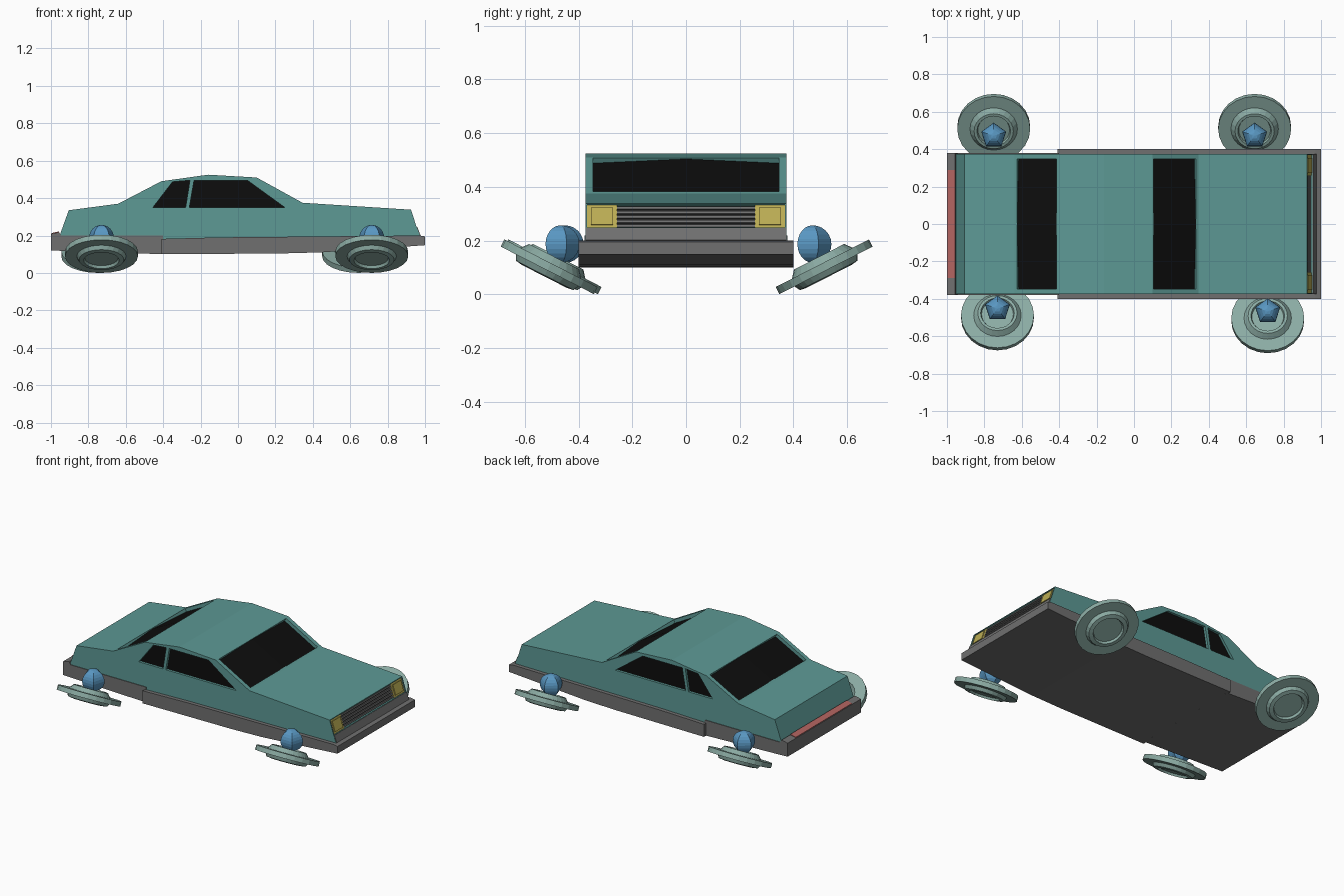
import bpy, bmesh
from math import radians, sin, cos, pi
from mathutils import Vector, Matrix

if "Cube" in bpy.data.objects:
    bpy.data.objects.remove(bpy.data.objects["Cube"])


def material(name, rgb):
    m = bpy.data.materials.new(name)
    m.diffuse_color = (*rgb, 1)
    m.use_nodes = True
    m.node_tree.nodes["Principled BSDF"].inputs["Base Color"].default_value = m.diffuse_color
    return m


TEAL = material("teal paint", (0.11, 0.32, 0.30))
BLACK = material("dark glass", (0.004, 0.004, 0.004))
YELLOW = material("lamp yellow", (0.50, 0.42, 0.09))
RED = material("lamp red", (0.45, 0.13, 0.12))
SAGE = material("disc green", (0.26, 0.41, 0.37))
BLUE = material("blue", (0.10, 0.31, 0.54))
GREY = material("grey", (0.16, 0.16, 0.16))
DARK = material("dark grey", (0.03, 0.03, 0.03))


def finish(bm, name, mat):
    bmesh.ops.recalc_face_normals(bm, faces=bm.faces[:])
    me = bpy.data.meshes.new(name)
    bm.to_mesh(me)
    bm.free()
    ob = bpy.data.objects.new(name, me)
    bpy.context.collection.objects.link(ob)
    if mat:
        me.materials.append(mat)
    return ob


def prism(name, pts, vec, mat=None):
    """Extrude a planar polygon along a vector."""
    bm = bmesh.new()
    f = bm.faces.new([bm.verts.new(p) for p in pts])
    r = bmesh.ops.extrude_face_region(bm, geom=[f])
    verts = [v for v in r["geom"] if isinstance(v, bmesh.types.BMVert)]
    bmesh.ops.translate(bm, verts=verts, vec=vec)
    return finish(bm, name, mat)


def side_prism(name, xz, y0, y1, mat=None):
    return prism(name, [(x, y0, z) for x, z in xz], (0, y1 - y0, 0), mat)


def slab(name, a, b, t0, t1, yd, mat=None):
    """Panel on the slope a-b; yd = cross-section as (y, height above slope)."""
    a, b = Vector((a[0], 0, a[1])), Vector((b[0], 0, b[1]))
    u = (b - a).normalized()
    n = Vector((-u.z, 0, u.x))
    pts = [a + (b - a) * t0 + n * d + Vector((0, y, 0)) for y, d in yd]
    return prism(name, pts, (b - a) * (t1 - t0), mat)


def rect(y0, y1, d0, d1):
    return [(y0, d0), (y1, d0), (y1, d1), (y0, d1)]


def cut(ob, cutter):
    m = ob.modifiers.new("cut", "BOOLEAN")
    m.object = cutter
    m.operation = "DIFFERENCE"
    m.solver = "EXACT"
    bpy.context.view_layer.objects.active = ob
    bpy.ops.object.modifier_apply(modifier=m.name)
    bpy.data.objects.remove(cutter, do_unlink=True)


# Body shell
body = side_prism("body", [
    (-0.965, 0.17), (-0.95, 0.21), (-0.905, 0.335), (-0.64, 0.37), (-0.41, 0.49),
    (-0.16, 0.525), (0.10, 0.51), (0.345, 0.375), (0.925, 0.338), (0.955, 0.245),
    (0.972, 0.20), (0.972, 0.17)], -0.375, 0.375, TEAL)

# Windscreen and rear window, with slightly bowed glass
for name, a, b, t0, t1 in [
        ("windscreen", (0.10, 0.51), (0.345, 0.375), 0.02, 0.95),
        ("rear_window", (-0.64, 0.37), (-0.41, 0.49), 0.06, 0.98)]:
    cut(body, slab("cutter", a, b, t0, t1, rect(-0.347, 0.347, -0.025, 0.02)))
    slab(name, a, b, t0, t1,
         [(-0.347, -0.026), (0.347, -0.026), (0.347, -0.022), (0, -0.004), (-0.347, -0.022)], BLACK)

# Side windows
for name, xz in [
        ("quarter_window", [(-0.455, 0.35), (-0.35, 0.487), (-0.257, 0.495), (-0.28, 0.35)]),
        ("door_window", [(-0.26, 0.35), (-0.235, 0.495), (0.05, 0.495), (0.25, 0.35)])]:
    for s, side in ((-1, "front"), (1, "back")):
        cut(body, side_prism("cutter", xz, s * 0.355, s * 0.40))
        side_prism(f"{name}_{side}", xz, s * 0.354, s * 0.359, BLACK)

# Nose: recess, grille bars, headlamps, lower panel
na, nb = (0.925, 0.338), (0.955, 0.245)
cut(body, slab("cutter", na, nb, 0.05, 0.97, rect(-0.368, 0.368, -0.025, 0.02)))
slab("grille_back", na, nb, 0.05, 0.97, rect(-0.26, 0.26, -0.026, -0.02), DARK)
for i in range(5):
    t = 0.10 + i * 0.18
    slab(f"grille_bar_{i + 1}", na, nb, t, t + 0.10, rect(-0.258, 0.258, -0.022, -0.006), GREY)
for s, side in ((-1, "front"), (1, "back")):
    slab(f"headlamp_frame_{side}", na, nb, 0.05, 0.97, rect(s * 0.258, s * 0.368, -0.026, -0.006), YELLOW)
    slab(f"headlamp_lens_{side}", na, nb, 0.17, 0.85, rect(s * 0.272, s * 0.354, -0.01, 0.0), YELLOW)
slab("nose_panel", nb, (0.972, 0.20), 0, 1, rect(-0.373, 0.373, -0.004, 0.004), GREY)

# Lower chassis with bumpers
side_prism("front_chassis", [
    (-0.41, 0.10), (0.23, 0.104), (0.45, 0.11), (1.0, 0.148), (1.0, 0.195), (0.97, 0.20),
    (0.23, 0.193), (-0.10, 0.19), (-0.41, 0.182)], -0.40, 0.40, GREY)
side_prism("rear_chassis", [
    (-1.0, 0.12), (-0.40, 0.10), (-0.40, 0.20), (-0.945, 0.20), (-0.957, 0.218), (-1.0, 0.208)],
    -0.379, 0.379, GREY)
slab("tail_lamp", (-0.997, 0.209), (-0.957, 0.218), 0, 1, rect(-0.29, 0.29, -0.005, 0.004), RED)

# Tilted hover discs with blue ball joints
DISC = [(0, 0.028), (0.085, 0.028), (0.09, 0.042), (0.105, 0.042), (0.127, 0.015), (0.195, 0.015),
        (0.195, -0.015), (0.132, -0.015), (0.12, -0.036), (0.095, -0.040), (0.088, -0.026), (0, -0.026)]


def hover_wheel(label, x, y):
    s = 1 if y > 0 else -1
    rot = Matrix.Rotation(s * radians(27), 4, 'X')
    place = Matrix.Translation((x, y, 0.102)) @ rot
    bm = bmesh.new()
    vs = [bm.verts.new((r, 0, h)) for r, h in DISC]
    es = [bm.edges.new(p) for p in zip(vs, vs[1:])]
    bmesh.ops.spin(bm, geom=vs + es, cent=(0, 0, 0), axis=(0, 0, 1), angle=2 * pi, steps=24)
    bmesh.ops.remove_doubles(bm, verts=bm.verts[:], dist=0.0005)
    finish(bm, f"{label}_disc", SAGE).matrix_world = place
    bm = bmesh.new()
    bmesh.ops.create_uvsphere(bm, u_segments=5, v_segments=12, radius=0.07)
    ball = finish(bm, f"{label}_ball", BLUE)
    ball.location = place @ Vector((0, 0, 0.095))


hover_wheel("rear_left", -0.75, 0.515)
hover_wheel("front_left", 0.645, 0.515)
hover_wheel("rear_right", -0.73, -0.495)
hover_wheel("front_right", 0.715, -0.51)
